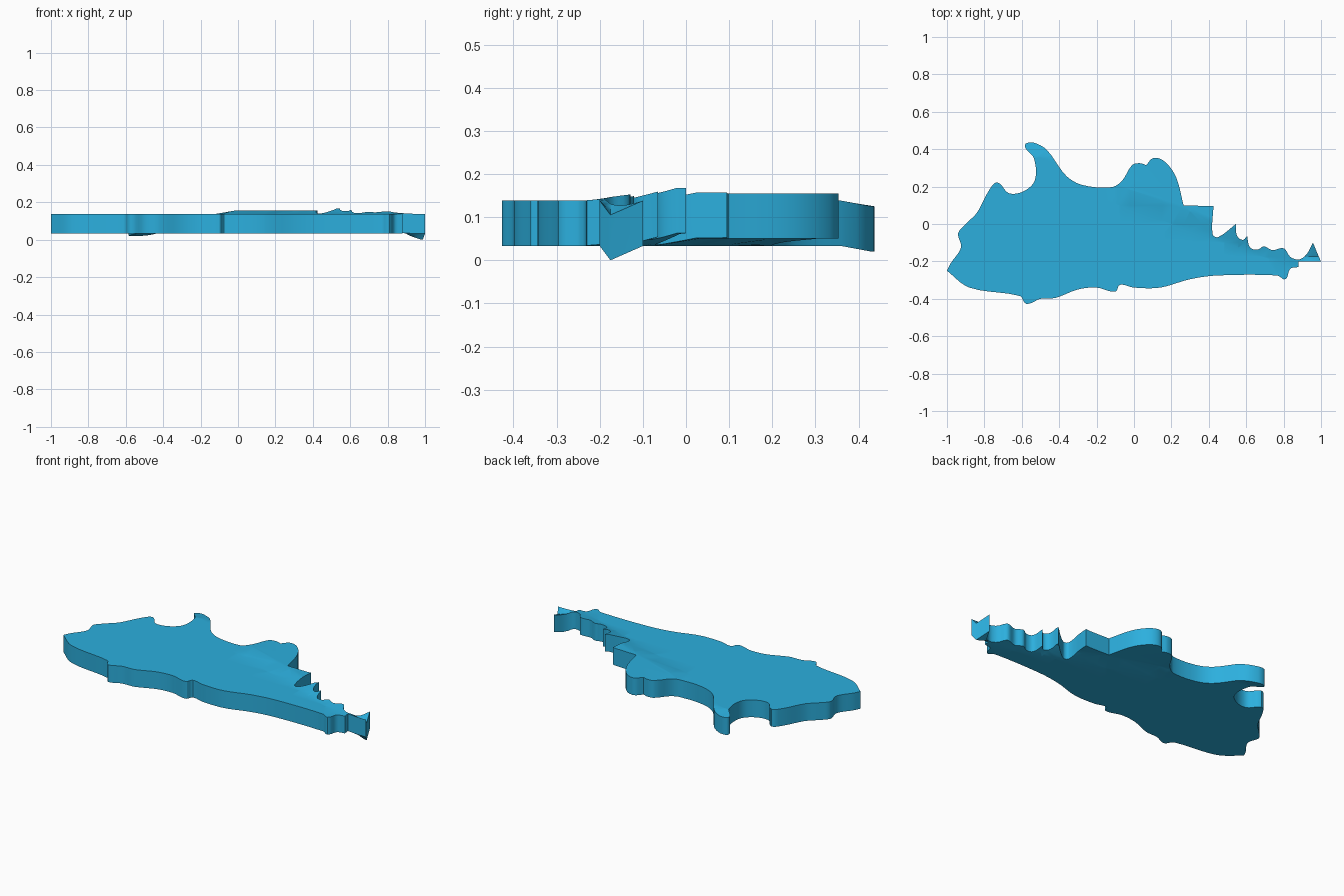
import bpy, bmesh, math
from mathutils import Vector

if "Cube" in bpy.data.objects:
    bpy.data.objects.remove(bpy.data.objects["Cube"])

THICK, BASE = 0.105, 0.033

# Outline as smooth runs; each run ends in a sharp corner where the next begins
RUNS = [
    # left end up to the hooked fin and the rounded hump
    [(-1, -.25), (-.98, -.21), (-.925, -.125), (-.94, -.05), (-.9, 0), (-.84, .06),
     (-.775, .18), (-.73, .222), (-.67, .165), (-.59, .175), (-.53, .235), (-.535, .35),
     (-.583, .41), (-.575, .432), (-.53, .433), (-.465, .395), (-.36, .255), (-.27, .207),
     (-.12, .197), (-.065, .23), (-.01, .315), (.03, .325), (.065, .315)],
    [(.065, .315), (.105, .353), (.165, .333), (.225, .25), (.265, .1)],
    # square step and spikes
    [(.265, .1), (.425, .095)],
    [(.425, .095), (.42, -.055), (.45, -.07), (.545, 0)],
    [(.545, 0), (.55, -.06), (.58, -.085), (.605, -.065)],
    [(.605, -.065), (.62, -.125), (.66, -.137), (.695, -.12), (.74, -.14), (.8, -.13),
     (.835, -.175), (.88, -.19), (.92, -.165), (.957, -.1)],
    # pointed tail
    [(.957, -.1), (.988, -.175)], [(.988, -.175), (1, -.2)],
    [(1, -.2), (.88, -.2)], [(.88, -.2), (.88, -.23)],
    # lower edge back to the left end
    [(.88, -.23), (.835, -.24), (.81, -.295), (.765, -.275), (.45, -.275), (.3, -.295),
     (.14, -.34), (0, -.34), (-.075, -.325), (-.1, -.362), (-.2, -.34), (-.3, -.35),
     (-.42, -.395), (-.5, -.4), (-.575, -.427), (-.61, -.385), (-.88, -.34), (-1, -.25)],
]


def clamp(v):
    return max(0.0, min(1.0, v))


def smooth_run(pts, steps=5):
    p = [Vector(q) for q in pts]
    if len(p) == 2:
        return p[:1]
    out = []
    for i in range(len(p) - 1):
        a, b = p[i], p[i + 1]
        ln = (b - a).length

        # tangents scaled to the segment so long spans do not overshoot
        def tangent(k):
            if k == 0 or k == len(p) - 1:
                return (b - a)
            return (p[k + 1] - p[k - 1]).normalized() * ln
        t0, t1 = tangent(i), tangent(i + 1)
        for s in range(steps):
            t = s / steps
            out.append(a * (2*t**3 - 3*t**2 + 1) + t0 * (t**3 - 2*t**2 + t)
                       + b * (3*t**2 - 2*t**3) + t1 * (t**3 - t**2))
    return out


def lift(x, y):
    """Gentle warp: raised back right, drooping fin and tail tip."""
    d = y - (.095 - .36 * x)
    spike = clamp(1 - abs(x - .56) / .16)
    z = (.017 + .014 * spike) * clamp((x + .12) / .1) * clamp((d + .02) / .1) * clamp((.93 - x) / .1)
    if x < -.4:
        z -= .013 * clamp((y - .36) / .07)
    dy = y + .175
    z -= .033 * clamp((x - .88) / .1) * clamp(1 - (dy / .075 if dy > 0 else -dy / .025))
    return z


# Flat sheet, cut into a grid so it can bend
bm = bmesh.new()
outline = [q for run in RUNS for q in smooth_run(run)]
face = bm.faces.new([bm.verts.new((q.x, q.y, 0)) for q in outline])
bmesh.ops.triangulate(bm, faces=[face])
cuts = [((x, 0, 0), (1, 0, 0)) for x in (-.4, -.12, -.02, .15, .3, .4, .48, .56, .64, .72, .83, .9, .95)]
cuts += [((0, y, 0), (0, 1, 0)) for y in (.36, .2, .1, 0, -.1, -.175)]
cuts += [((0, .075, 0), (.36, 1, 0)), ((0, .175, 0), (.36, 1, 0))]
for co, no in cuts:
    bmesh.ops.bisect_plane(bm, geom=bm.verts[:] + bm.edges[:] + bm.faces[:],
                           dist=1e-5, plane_co=co, plane_no=no)

# Thicken, then warp both faces together
ret = bmesh.ops.extrude_face_region(bm, geom=bm.faces[:], use_keep_orig=True)
for v in ret["geom"]:
    if isinstance(v, bmesh.types.BMVert):
        v.co.z = THICK
for v in bm.verts:
    v.co.z += BASE + lift(v.co.x, v.co.y)
bmesh.ops.triangulate(bm, faces=bm.faces[:])
bmesh.ops.recalc_face_normals(bm, faces=bm.faces[:])
mesh = bpy.data.meshes.new("island_plate")
bm.to_mesh(mesh)
bm.free()

plate = bpy.data.objects.new("island_plate", mesh)
bpy.context.collection.objects.link(plate)
mat = bpy.data.materials.new("blue")
mat.diffuse_color = (.025, .43, .73, 1)
mat.use_nodes = True
mat.node_tree.nodes["Principled BSDF"].inputs["Base Color"].default_value = mat.diffuse_color
mesh.materials.append(mat)
bpy.context.view_layer.objects.active = plate
plate.select_set(True)
bpy.ops.object.shade_smooth_by_angle(angle=math.radians(30))
